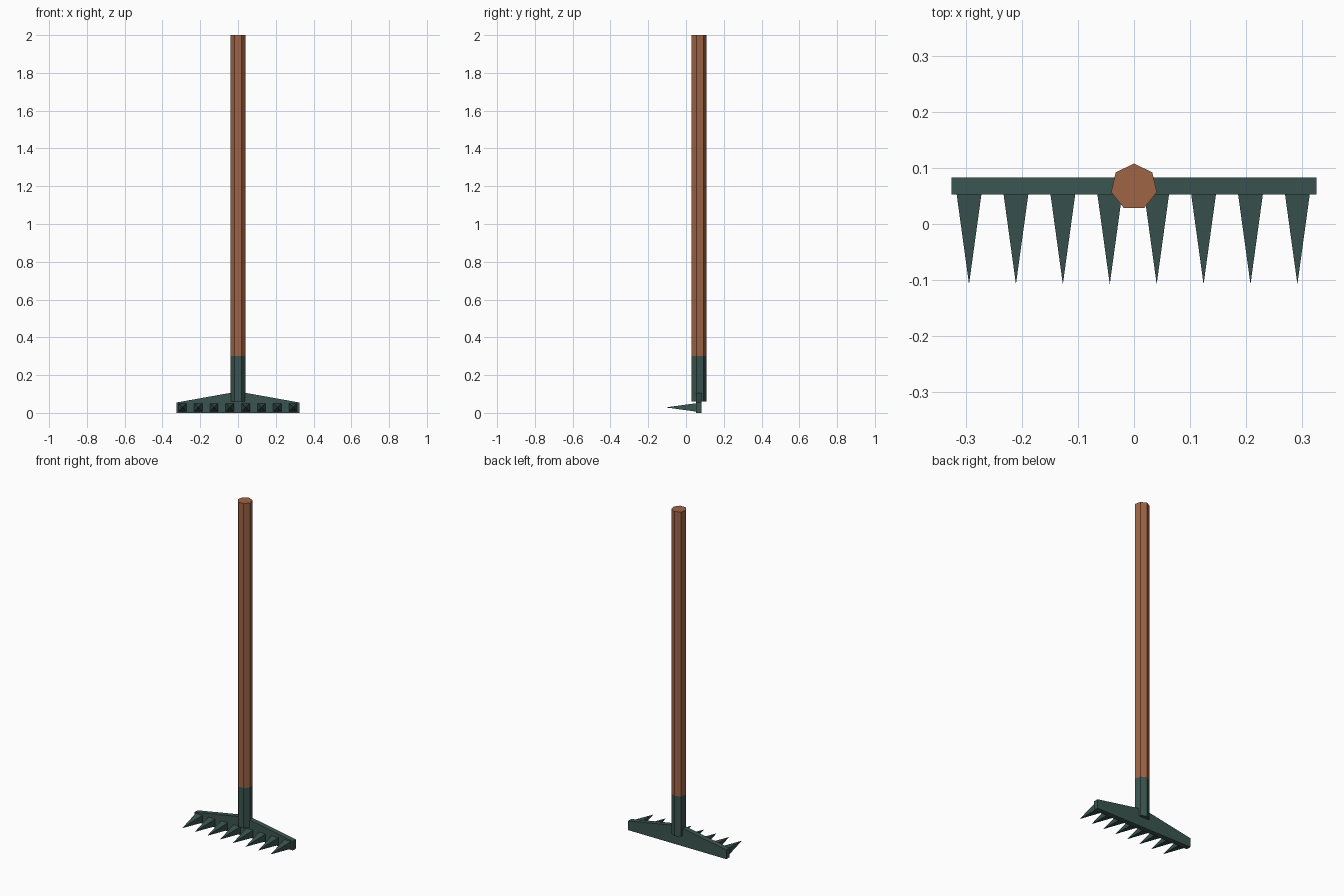
import bpy, bmesh
from math import radians, sin, cos, pi

if "Cube" in bpy.data.objects:
    bpy.data.objects.remove(bpy.data.objects["Cube"])


def material(name, color):
    m = bpy.data.materials.new(name)
    m.diffuse_color = (*color, 1)
    m.use_nodes = True
    m.node_tree.nodes["Principled BSDF"].inputs["Base Color"].default_value = m.diffuse_color
    return m


wood = material("wood", (0.35, 0.13, 0.06))
metal = material("metal", (0.043, 0.09, 0.08))


def prism(name, profile, extrude, mat):
    """Extrude a flat polygon along a vector."""
    bm = bmesh.new()
    face = bm.faces.new([bm.verts.new(p) for p in profile])
    out = bmesh.ops.extrude_face_region(bm, geom=[face], use_keep_orig=True)
    new = [v for v in out["geom"] if isinstance(v, bmesh.types.BMVert)]
    bmesh.ops.translate(bm, verts=new, vec=extrude)
    bmesh.ops.recalc_face_normals(bm, faces=bm.faces)
    mesh = bpy.data.meshes.new(name)
    bm.to_mesh(mesh)
    bm.free()
    mesh.materials.append(mat)
    ob = bpy.data.objects.new(name, mesh)
    bpy.context.collection.objects.link(ob)
    return ob


def heptagon(z, r=0.0417, cy=0.066):
    return [(r * cos(pi / 2 + i * 2 * pi / 7), cy + r * sin(pi / 2 + i * 2 * pi / 7), z)
            for i in range(7)]


# Seven-sided pole and metal socket
prism("handle", heptagon(0.3), (0, 0, 1.7), wood)
prism("socket", heptagon(0.06), (0, 0, 0.24), metal)

# Head bar, rising towards the middle
half = [(0.325, 0), (0.325, 0.055), (0.04, 0.106)]
outline = half + [(-x, z) for x, z in reversed(half)]
prism("head_bar", [(x, 0.053, z) for x, z in outline], (0, 0.03, 0), metal)

# Row of square pyramid teeth pointing forward
for i in range(8):
    bpy.ops.mesh.primitive_cone_add(
        vertices=4, radius1=0.022 * 2 ** 0.5, radius2=0, depth=0.16)
    tooth = bpy.context.object
    tooth.name = f"tooth_{i + 1}"
    tooth.rotation_euler = (radians(90), radians(45), 0)
    tooth.location = (-0.294 + i * 0.0836, -0.0275, 0.029)
    tooth.data.materials.append(metal)
